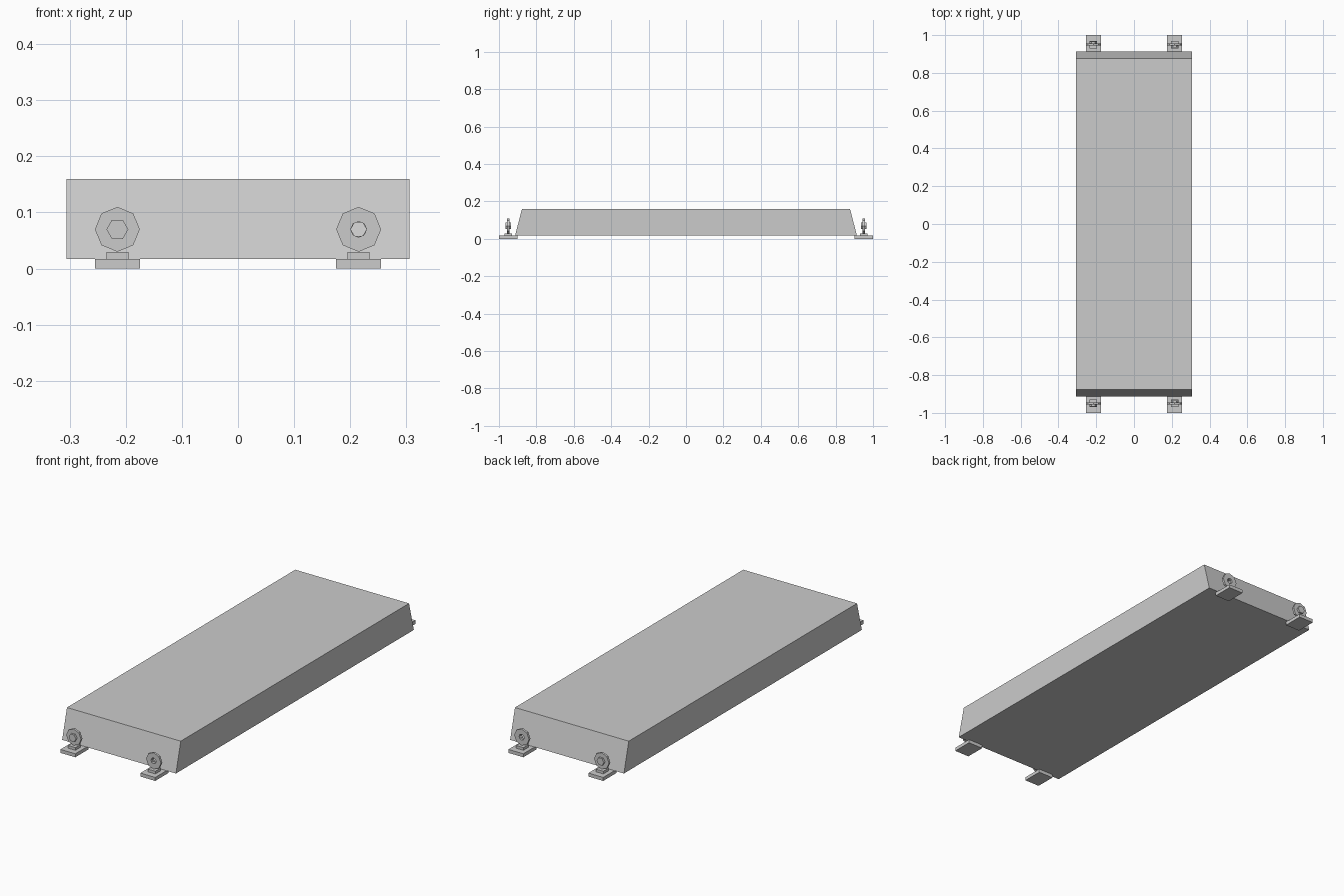
import bpy, bmesh
from math import cos, sin, pi

if "Cube" in bpy.data.objects:
    bpy.data.objects.remove(bpy.data.objects["Cube"])


def finish(name, bm):
    bmesh.ops.recalc_face_normals(bm, faces=bm.faces)
    mesh = bpy.data.meshes.new(name)
    bm.to_mesh(mesh)
    bm.free()
    ob = bpy.data.objects.new(name, mesh)
    bpy.context.collection.objects.link(ob)
    return ob


def frustum(name, x0, x1, z0, z1, low, high):
    """Box whose y range differs at bottom (low) and top (high)."""
    bm = bmesh.new()
    prof = [(low[0], z0), (low[1], z0), (high[1], z1), (high[0], z1)]
    face = bm.faces.new([bm.verts.new((x0, y, z)) for y, z in prof])
    ext = bmesh.ops.extrude_face_region(bm, geom=[face])
    moved = [v for v in ext["geom"] if isinstance(v, bmesh.types.BMVert)]
    bmesh.ops.translate(bm, verts=moved, vec=(x1 - x0, 0, 0))
    return finish(name, bm)


def disc(name, x, y0, y1, z, sides, r, hole=0):
    """Polygonal disc along y, optionally with a through hole."""
    bm = bmesh.new()

    def ring(rad, y):
        return [bm.verts.new((x + rad * cos(2 * pi * i / sides), y,
                              z + rad * sin(2 * pi * i / sides)))
                for i in range(sides)]

    rings = [ring(r, y0), ring(r, y1)]
    if hole:
        rings += [ring(hole, y1), ring(hole, y0)]
        pairs = [(0, 1), (1, 2), (2, 3), (3, 0)]
    else:
        pairs = [(0, 1)]
        for rg in rings:
            bm.faces.new(rg)
    for a, b in pairs:
        for i in range(sides):
            j = (i + 1) % sides
            bm.faces.new((rings[a][i], rings[a][j], rings[b][j], rings[b][i]))
    return finish(name, bm)


def span(s, a, b):
    return tuple(sorted((s * a, s * b)))


# Main slab with sloping ends
frustum("body", -0.306, 0.306, 0.017, 0.16, (-0.914, 0.914), (-0.877, 0.877))

# Four mounting feet with eyelets
for s, end in ((-1, "front"), (1, "back")):
    for x, side in ((-0.215, "left"), (0.215, "right")):
        tag = f"{end}_{side}"
        plate = span(s, 0.9, 1.0)
        frustum("foot_plate_" + tag, x - 0.04, x + 0.04, 0, 0.017, plate, plate)
        block = span(s, 0.93, 0.97)
        frustum("foot_block_" + tag, x - 0.0195, x + 0.0195, 0.017, 0.03, block, block)
        hole = 0.014 if side == "right" else 0
        disc("eyelet_" + tag, x, *span(s, 0.945, 0.956), 0.07, 8, 0.04, hole)
        # Nut sits outside on the left feet and inside on the right feet
        nut = span(s, 0.935, 0.945) if hole else span(s, 0.956, 0.966)
        disc("nut_" + tag, x, *nut, 0.07, 6, 0.0195, hole)
